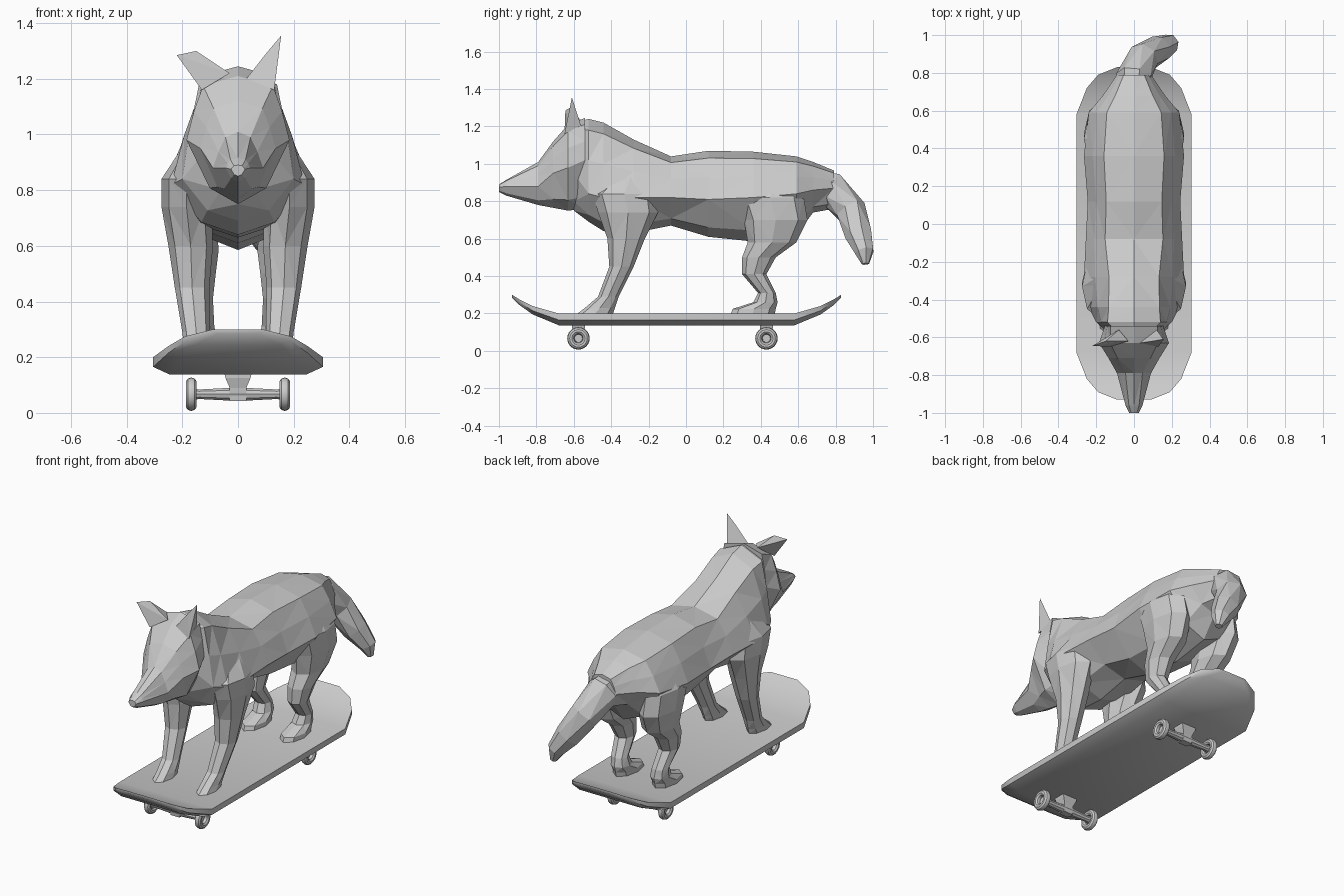
import bpy, bmesh, math
from mathutils import Vector

cube = bpy.data.objects.get("Cube")
if cube:
    bpy.data.objects.remove(cube, do_unlink=True)

grey = bpy.data.materials.new("plain grey")
grey.use_nodes = True
grey.diffuse_color = (0.6, 0.6, 0.6, 1)
grey.node_tree.nodes["Principled BSDF"].inputs["Base Color"].default_value = grey.diffuse_color


def finish(name, bm, smooth=False):
    bmesh.ops.recalc_face_normals(bm, faces=bm.faces)
    mesh = bpy.data.meshes.new(name)
    bm.to_mesh(mesh)
    bm.free()
    mesh.materials.append(grey)
    obj = bpy.data.objects.new(name, mesh)
    bpy.context.collection.objects.link(obj)
    if smooth:
        bpy.ops.object.select_all(action="DESELECT")
        obj.select_set(True)
        bpy.context.view_layer.objects.active = obj
        bpy.ops.object.shade_smooth_by_angle(angle=math.radians(35))
    return obj


def loft(name, rings, smooth=False, facet=False):
    """Skin a closed tube over rings that have equal point counts."""
    bm = bmesh.new()
    loops = [[bm.verts.new(p) for p in ring] for ring in rings]
    for a, b in zip(loops, loops[1:]):
        n = len(a)
        for i in range(n):
            j = (i + 1) % n
            bm.faces.new((a[i], a[j], b[j], b[i]))
    bm.faces.new(loops[0])
    bm.faces.new(loops[-1])
    if facet:
        bmesh.ops.triangulate(bm, faces=bm.faces)
    return finish(name, bm, smooth)


def hull(name, points):
    bm = bmesh.new()
    for p in points:
        bm.verts.new(p)
    bmesh.ops.convex_hull(bm, input=bm.verts)
    return finish(name, bm)


def section(y, top, mid, low, w, crown=0.6, keel=0.55):
    """Ten-sided upright slice of the body or head."""
    half = [(crown * w, top - 0.15 * (top - mid)),
            ((0.55 + 0.45 * crown) * w, mid + 0.45 * (top - mid)), (w, mid),
            (keel * w, low + 0.25 * (mid - low))]
    pts = [(0, top)] + half + [(0, low)] + [(-x, z) for x, z in reversed(half)]
    return [(x, y, z) for x, z in pts]


# Torso and neck: y, top, widest height, bottom, half width, crown share
torso = [
    (-0.6, 1.22, 0.95, 0.75, 0.11), (-0.52, 1.24, 0.84, 0.69, 0.2, 0.7),
    (-0.44, 1.22, 0.82, 0.64, 0.24, 0.56), (-0.28, 1.13, 0.82, 0.63, 0.265, 0.5),
    (-0.08, 1.04, 0.82, 0.67, 0.255), (0.12, 1.07, 0.81, 0.61, 0.245),
    (0.36, 1.065, 0.82, 0.585, 0.265), (0.59, 1.04, 0.84, 0.62, 0.24),
    (0.68, 1.01, 0.86, 0.74, 0.165), (0.79, 0.965, 0.87, 0.76, 0.09)]
loft("torso", [section(*s) for s in torso], facet=True)

# Head, tapering into the muzzle
head = [
    (-0.54, 1.245, 1.02, 0.76, 0.155, 0.8), (-0.63, 1.21, 0.98, 0.75, 0.185, 0.68),
    (-0.71, 1.12, 0.95, 0.765, 0.135, 0.65), (-0.79, 1.01, 0.88, 0.78, 0.09, 0.5),
    (-0.96, 0.915, 0.88, 0.83, 0.045, 0.6), (-1.0, 0.89, 0.875, 0.85, 0.025, 0.6)]
loft("head", [section(*s) for s in head], facet=True)

# Ears: one upright, one swung outward
hull("left_ear", [(0.03, -0.63, 1.2), (0.13, -0.65, 1.16), (0.12, -0.56, 1.2),
                  (0.1, -0.62, 1.29), (0.155, -0.61, 1.355)])
hull("right_ear", [(-0.03, -0.62, 1.22), (-0.13, -0.65, 1.16), (-0.08, -0.56, 1.23),
                   (-0.15, -0.62, 1.3), (-0.22, -0.645, 1.285)])


def leg(name, side, rows):
    """Stack of eight-sided slices: height, front y, back y, centre x, half width."""
    rings = []
    for z, front, back, x, w in rows:
        mid, deep = (front + back) / 2, (back - front) / 2
        rings.append([(side * (x + w * math.sin(a)), mid - deep * math.cos(a), z)
                      for a in (math.tau * i / 8 for i in range(8))])
    return loft(name, rings, facet=True)


front_leg = [
    (0.97, -0.34, -0.22, 0.14, 0.05), (0.84, -0.5, -0.16, 0.185, 0.09),
    (0.74, -0.47, -0.15, 0.185, 0.09), (0.6, -0.42, -0.22, 0.17, 0.08),
    (0.45, -0.41, -0.28, 0.165, 0.062), (0.29, -0.47, -0.36, 0.15, 0.05),
    (0.23, -0.54, -0.38, 0.145, 0.048), (0.2, -0.58, -0.39, 0.145, 0.048)]
hind_leg = [
    (0.95, 0.36, 0.56, 0.13, 0.05), (0.82, 0.27, 0.63, 0.175, 0.09),
    (0.7, 0.31, 0.65, 0.17, 0.095), (0.58, 0.33, 0.59, 0.155, 0.085),
    (0.5, 0.3, 0.48, 0.15, 0.07), (0.41, 0.3, 0.43, 0.145, 0.055),
    (0.31, 0.385, 0.48, 0.135, 0.05), (0.26, 0.36, 0.49, 0.13, 0.055),
    (0.225, 0.25, 0.48, 0.13, 0.062), (0.2, 0.24, 0.475, 0.13, 0.062)]
for word, side in (("left", 1), ("right", -1)):
    leg(word + "_front_leg", side, front_leg)
    leg(word + "_hind_leg", side, hind_leg)


def tube(name, path, sides, smooth=False):
    """Tapered tube through (point, radius) pairs."""
    pts = [Vector(p) for p, r in path]
    rings = []
    for i, (p, r) in enumerate(path):
        along = pts[min(i + 1, len(pts) - 1)] - pts[max(i - 1, 0)]
        turn = along.to_track_quat("Z", "Y")
        rings.append([pts[i] + turn @ Vector((r * math.cos(a), r * math.sin(a), 0))
                      for a in (math.tau * k / sides for k in range(sides))])
    return loft(name, rings, smooth, facet=not smooth)


# Tail, drooping toward the left
tube("tail", [((0, 0.62, 0.9), 0.07), ((0, 0.78, 0.865), 0.095),
              ((0.05, 0.88, 0.75), 0.085), ((0.13, 0.925, 0.62), 0.075),
              ((0.19, 0.955, 0.53), 0.052), ((0.205, 0.96, 0.465), 0.02)], 7)

# Deck with bevelled underside and upturned ends
MIDDLE = -0.05
half_deck = [(0.88, 0.09, 0.3, 0.015), (0.84, 0.19, 0.275, 0.03),
             (0.77, 0.25, 0.24, 0.045), (0.63, 0.305, 0.2, 0.063)]
deck = []
for sign, rows in ((-1, half_deck), (1, half_deck[::-1])):
    for y, w, z, t in rows:
        deck.append([(x, MIDDLE + sign * y, h) for x, h in (
            (-w, z), (w, z), (w, z - 0.55 * t), (0.8 * w, z - t),
            (-0.8 * w, z - t), (-w, z - 0.55 * t))])
loft("deck", deck, smooth=True)


def wheel(name, x, y, z):
    """Rounded tyre with an open, recessed hub."""
    bm = bmesh.new()
    around, across = 24, 10
    grid = []
    for i in range(around):
        a = math.tau * i / around
        ring = []
        for k in range(across):
            b = math.tau * k / across
            r = 0.041 + 0.019 * math.cos(b)
            ring.append(bm.verts.new((x + 0.02 * math.sin(b),
                                      y + r * math.cos(a), z + r * math.sin(a))))
        grid.append(ring)
    for i in range(around):
        a, b = grid[i], grid[(i + 1) % around]
        for k in range(across):
            j = (k + 1) % across
            bm.faces.new((a[k], a[j], b[j], b[k]))
    finish(name, bm, smooth=True)


# Trucks: mount, axle and wheels
AXLE = 0.067
for word, y in (("front", -0.575), ("rear", 0.43)):
    block = [(0.145, 0.05, 0.035), (0.125, 0.045, 0.035), (0.09, 0.03, 0.025), (0.042, 0.03, 0.02)]
    loft(word + "_truck_mount", [[(-w, y - d, z), (w, y - d, z), (w, y + d, z), (-w, y + d, z)]
                                 for z, w, d in block])
    tube(word + "_axle", [((x, y, AXLE), r) for x, r in (
        (-0.165, 0.022), (-0.14, 0.018), (-0.03, 0.024),
        (0.03, 0.024), (0.14, 0.018), (0.165, 0.022))], 10, smooth=True)
    for hand, side in (("left", 1), ("right", -1)):
        wheel(f"{word}_{hand}_wheel", side * 0.168, y, AXLE)
